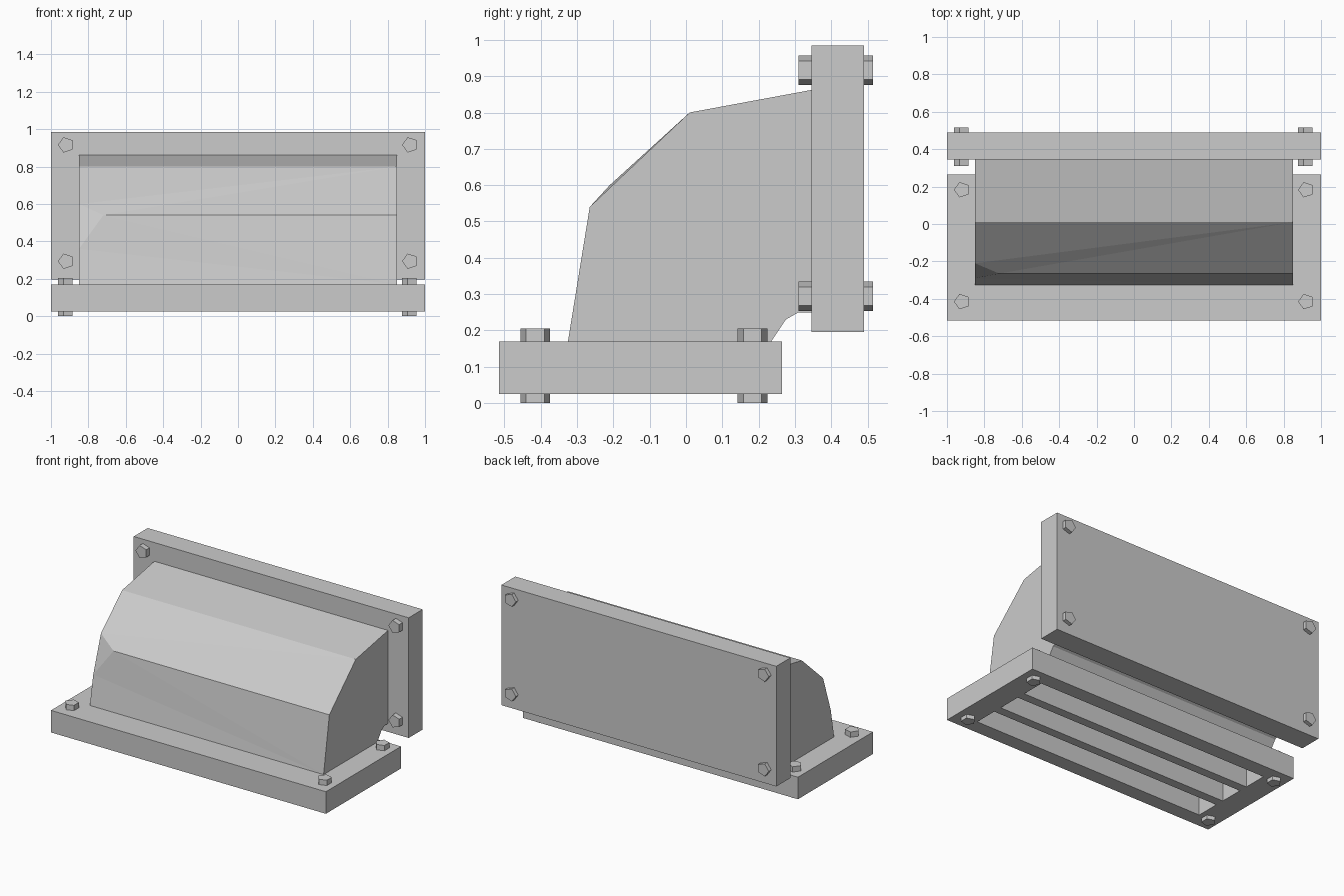
import bpy, bmesh, math
from mathutils import Matrix, Vector

cube = bpy.data.objects.get("Cube")
if cube:
    bpy.data.objects.remove(cube, do_unlink=True)

GREY = (0.6, 0.6, 0.6, 1)
mat = bpy.data.materials.new("plain grey")
mat.use_nodes = True
mat.diffuse_color = GREY
mat.node_tree.nodes["Principled BSDF"].inputs["Base Color"].default_value = GREY


def finish(name, bm):
    bmesh.ops.recalc_face_normals(bm, faces=bm.faces)
    mesh = bpy.data.meshes.new(name)
    bm.to_mesh(mesh)
    bm.free()
    mesh.materials.append(mat)
    obj = bpy.data.objects.new(name, mesh)
    bpy.context.collection.objects.link(obj)
    return obj


def add_box(bm, lo, hi):
    lo, hi = Vector(lo), Vector(hi)
    place = Matrix.Translation((lo + hi) / 2) @ Matrix.Diagonal((*(hi - lo), 1))
    bmesh.ops.create_cube(bm, size=1, matrix=place)


def plate(name, lo, hi):
    bm = bmesh.new()
    add_box(bm, lo, hi)
    return finish(name, bm)


# Two flanges
base = plate("base_plate", (-1, -0.515, 0.025), (1, 0.265, 0.17))
plate("back_plate", (-1, 0.345, 0.195), (1, 0.49, 0.985))

# Three long pockets in the underside of the base
bm = bmesh.new()
for i in (-1, 0, 1):
    y = -0.125 + i * 0.215
    add_box(bm, (-0.85, y - 0.078, 0), (0.85, y + 0.078, 0.15))
cutter = finish("slot_cutter", bm)
cutter.hide_render = True
cutter.hide_set(True)
cut = base.modifiers.new("slots", "BOOLEAN")
cut.object = cutter
cut.solver = "EXACT"

# Elbow duct: shared side profile, with a dented front corner on the right end
HALF = 0.85
rear = [(0.01, 0.80), (0.345, 0.862), (0.345, 0.25), (0.31, 0.25),
        (0.275, 0.23), (0.235, 0.17), (-0.325, 0.17)]
bm = bmesh.new()
left = [bm.verts.new((HALF, y, z)) for y, z in rear]
right = [bm.verts.new((-HALF, y, z)) for y, z in rear]
ridge = bm.verts.new((HALF, -0.265, 0.54))
ridge_end = bm.verts.new((-0.72, -0.265, 0.54))
dent_low = bm.verts.new((-HALF, -0.29, 0.36))
dent_high = bm.verts.new((-HALF, -0.21, 0.60))
for i in range(len(rear) - 1):
    bm.faces.new((left[i], left[i + 1], right[i + 1], right[i]))
for face in (left + [ridge], right + [dent_low, dent_high],
             (dent_low, ridge_end, dent_high),
             (dent_high, left[0], right[0]),
             (dent_high, ridge_end, left[0]),
             (ridge_end, ridge, left[0]),
             (right[-1], left[-1], dent_low),
             (dent_low, left[-1], ridge_end),
             (left[-1], ridge, ridge_end)):
    bm.faces.new(face)
finish("elbow_duct", bm)


# Five-sided bolts through both flanges, one flat facing the left side
def bolt(name, centre, length, tilt):
    bm = bmesh.new()
    place = (Matrix.Translation(centre) @ Matrix.Rotation(tilt, 4, "X")
             @ Matrix.Rotation(math.pi, 4, "Z"))
    ring = [bm.verts.new((0.043 * math.cos(a), 0.043 * math.sin(a), -length / 2))
            for a in (math.tau * k / 5 for k in range(5))]
    end = bm.faces.new(ring)
    top = bmesh.ops.extrude_face_region(bm, geom=[end])["geom"]
    bmesh.ops.translate(bm, vec=(0, 0, length),
                        verts=[v for v in top if isinstance(v, bmesh.types.BMVert)])
    if not end.is_valid or len(bm.faces) < 7:
        bm.faces.new(ring)
    bmesh.ops.transform(bm, matrix=place, verts=bm.verts)
    finish(name, bm)


for side, x in (("left", 0.92), ("right", -0.92)):
    for spot, y in (("front", -0.415), ("rear", 0.183)):
        bolt(f"base_bolt_{spot}_{side}", (x, y, 0.1025), 0.205, 0)
    for spot, z in (("upper", 0.916), ("lower", 0.294)):
        bolt(f"back_bolt_{spot}_{side}", (x, 0.4125, z), 0.205, math.pi / 2)
